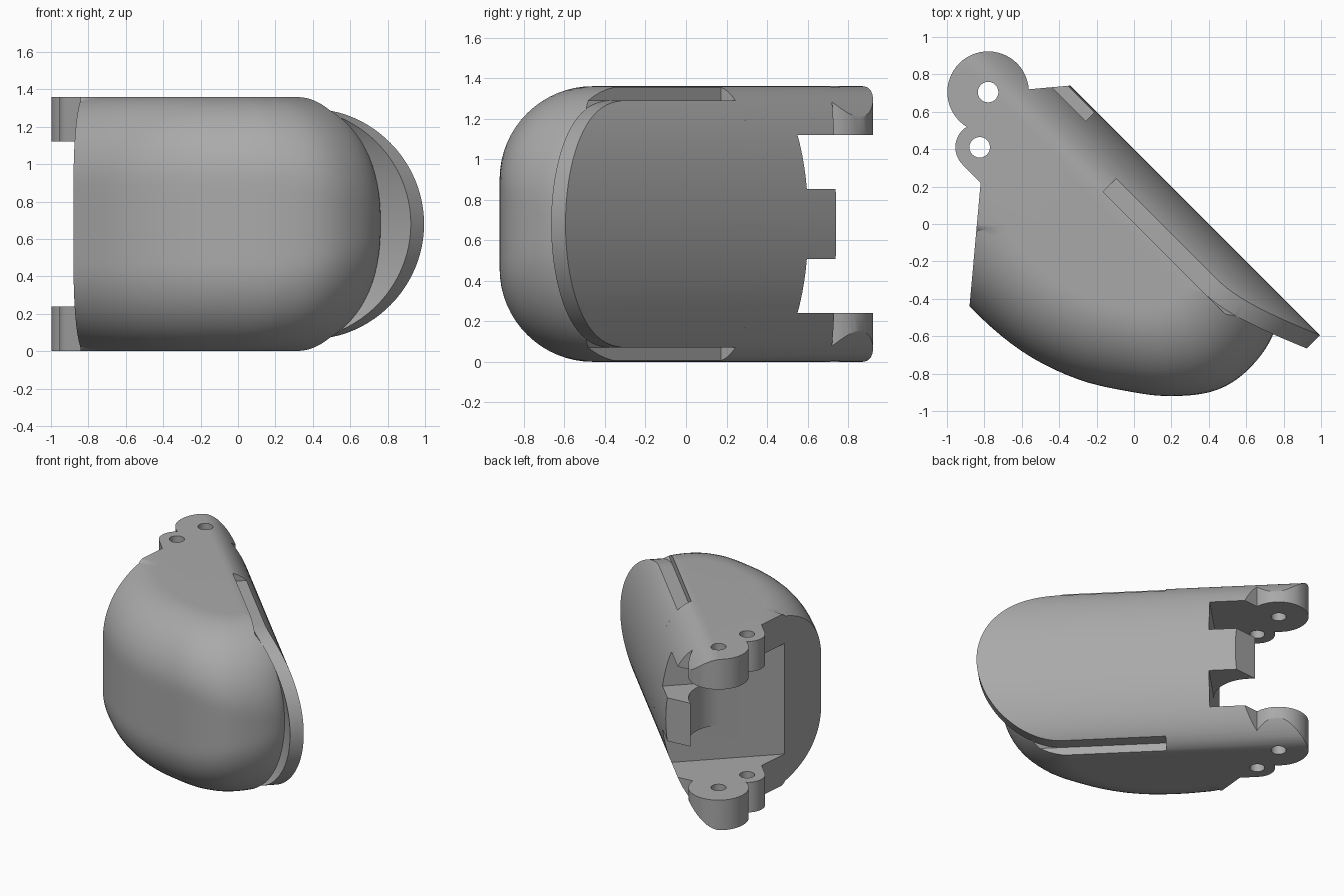
import bpy, bmesh, math
from mathutils import Vector

cube = bpy.data.objects.get("Cube")
if cube:
    bpy.data.objects.remove(cube)

HALF = 0.68          # half width of the shell
MID = 0.68           # height of the symmetry plane
R2 = math.sqrt(2)

grey = bpy.data.materials.new("plain_grey")
grey.use_nodes = True
colour = (0.4, 0.4, 0.4, 1)
grey.diffuse_color = colour
grey.node_tree.nodes["Principled BSDF"].inputs["Base Color"].default_value = colour


def tilt(u, v, w):
    """u runs to the tip, v out through the flat back, w across."""
    return Vector(((u + v) / R2, (v - u) / R2, MID + w))


def loft(name, rings):
    """Closed solid through a row of equal rings."""
    bm = bmesh.new()
    rows = [[bm.verts.new(p) for p in ring] for ring in rings]
    n = len(rows[0])
    for a, b in zip(rows, rows[1:]):
        for i in range(n):
            j = (i + 1) % n
            bm.faces.new((a[i], a[j], b[j], b[i]))
    bm.faces.new(rows[0])
    bm.faces.new(rows[-1])
    bmesh.ops.recalc_face_normals(bm, faces=bm.faces)
    mesh = bpy.data.meshes.new(name)
    bm.to_mesh(mesh)
    bm.free()
    obj = bpy.data.objects.new(name, mesh)
    bpy.context.collection.objects.link(obj)
    mesh.materials.append(grey)
    return obj


def prism_xy(name, pts, low, high):
    return loft(name, [[Vector((x, y, z)) for x, y in pts] for z in (low, high)])


def prism_uv(name, pts, low, high):
    return loft(name, [[tilt(u, v, w) for u, v in pts] for w in (low, high)])


def arc(cx, cy, r, start, end, n):
    angles = [math.radians(start + (end - start) * i / n) for i in range(n + 1)]
    return [(cx + r * math.cos(a), cy + r * math.sin(a)) for a in angles]


def combine(target, tool, operation):
    mod = target.modifiers.new(operation, "BOOLEAN")
    mod.operation = operation
    mod.solver = "EXACT"
    mod.object = tool
    bpy.context.view_layer.objects.active = target
    bpy.ops.object.modifier_apply(modifier=mod.name)
    bpy.data.objects.remove(tool)


def smooth_path(pts, steps):
    """Catmull-Rom curve through the points."""
    pts = [Vector(p) for p in pts]
    ext = [2 * pts[0] - pts[1]] + pts + [2 * pts[-1] - pts[-2]]
    out = []
    for a, b, c, d in zip(ext, ext[1:], ext[2:], ext[3:]):
        for i in range(steps):
            t = i / steps
            out.append(0.5 * (2 * b + (c - a) * t + (2 * a - 5 * b + 4 * c - d) * t * t
                              + (3 * b - a - 3 * c + d) * t ** 3))
    return out + [pts[-1]]


def dome(w):
    """Height of the curved back across the width."""
    return 0.32 * math.sqrt(max(0, 1 - (w / HALF) ** 2)) - 0.037


# Rounded pad: one belly curve, shrinking toward both sides
belly = smooth_path([(-1.15, -0.12), (-0.88, -0.44), (-0.6, -0.68), (-0.3, -0.83),
                     (0, -0.9), (0.2, -0.92), (0.4, -0.9), (0.55, -0.83),
                     (0.68, -0.7), (0.755, -0.56), (0.76, -0.44)], 5)
centre = Vector((-0.1, 0.15))
behind = [(0.1, 0.5), (-0.5, 1.3), (-1.4, 1.3), (-1.4, 0.0)]
rings = []
for k in range(-20, 21):
    w = HALF * math.sin(math.pi / 2 * k / 20)
    ring = []
    for i, p in enumerate(belly):
        t = max(0, i / (len(belly) - 1) * 2 - 1)
        flat = 0.22 * (1 - t)
        q = max(0, abs(w) - flat) / (HALF - flat)
        s = 1 - (0.43 + 0.07 * t) * (1 - math.sqrt(max(0, 1 - q * q)))
        x, y = centre + (p - centre) * s
        ring.append(Vector((x, y, MID + w)))
    rings.append(ring + [Vector((x, y, MID + w)) for x, y in behind])
shell = loft("fingertip_shell", rings)

# Curved back
section = [(HALF * math.sin(math.pi / 2 * k / 24)) for k in range(-24, 25)]
edge = [(dome(w), w * 1.0001) for w in section]
edge = [(-2, edge[0][1])] + edge + [(-2, edge[-1][1])]
combine(shell, loft("back_tool", [[tilt(u, v, w) for v, w in edge] for u in (-2, 2)]), "INTERSECT")

# Side outline with the two hinge ears
outline = [(-0.82, 0.22)]
outline += arc(-0.825, 0.41, 0.13, 225, 128, 14)
outline += arc(-0.78, 0.705, 0.218, 239, 4, 36)
outline += [(-0.34, 0.74), (2, 0.74), (2, -2), (-1.02, -2)]
combine(shell, prism_xy("outline_tool", outline, -0.5, 2), "INTERSECT")

# Hinge opening, leaving a curved central tab
hook = [(-0.571, -1.3)] + arc(-0.845, -0.147, 0.274, 0, 100, 14)
hook += [(-0.9, 0.13), (-0.9, 0.7), (-1.8, 0.7), (-1.8, -1.3)]
combine(shell, prism_uv("hook_tool", hook, -0.25, 0.25), "DIFFERENCE")
slot = [(-0.571, -1.3), (-0.571, 0.7), (-1.8, 0.7), (-1.8, -1.3)]
for low, high in ((-0.44, -0.172), (0.172, 0.44)):
    combine(shell, prism_uv("slot_tool", slot, low, high), "DIFFERENCE")

# Pin holes
for x, y in ((-0.78, 0.705), (-0.825, 0.41)):
    combine(shell, prism_xy("pin_tool", arc(x, y, 0.055, 0, 345, 23), -0.5, 2), "DIFFERENCE")

# Seat for the nail plate
NAIL = 0.61
under = [NAIL * math.sin(math.pi / 2 * k / 24) for k in range(-24, 25)]
seat = [(dome(w) - 0.1, w) for w in under]
seat = [(1, -1), (seat[0][0], -1)] + seat + [(seat[-1][0], 1), (1, 1)]
combine(shell, loft("seat_tool", [[tilt(u, v, w) for v, w in seat] for u in (-0.24, 2)]), "DIFFERENCE")

# Nail plate with a rounded overhanging tip
rings = []
for w in under:
    tip = 0.514 + math.sqrt(max(0, NAIL ** 2 - w * w))
    top = dome(w)
    rings.append([tilt(u, v, w) for u, v in ((-0.24, top - 0.1), (tip, top - 0.1),
                                             (tip, top), (-0.24, top))])
combine(shell, loft("nail_plate", rings), "UNION")

# Smooth shading with crisp edges
bpy.ops.object.select_all(action="DESELECT")
shell.select_set(True)
bpy.context.view_layer.objects.active = shell
bpy.ops.object.shade_smooth_by_angle(angle=math.radians(30))
